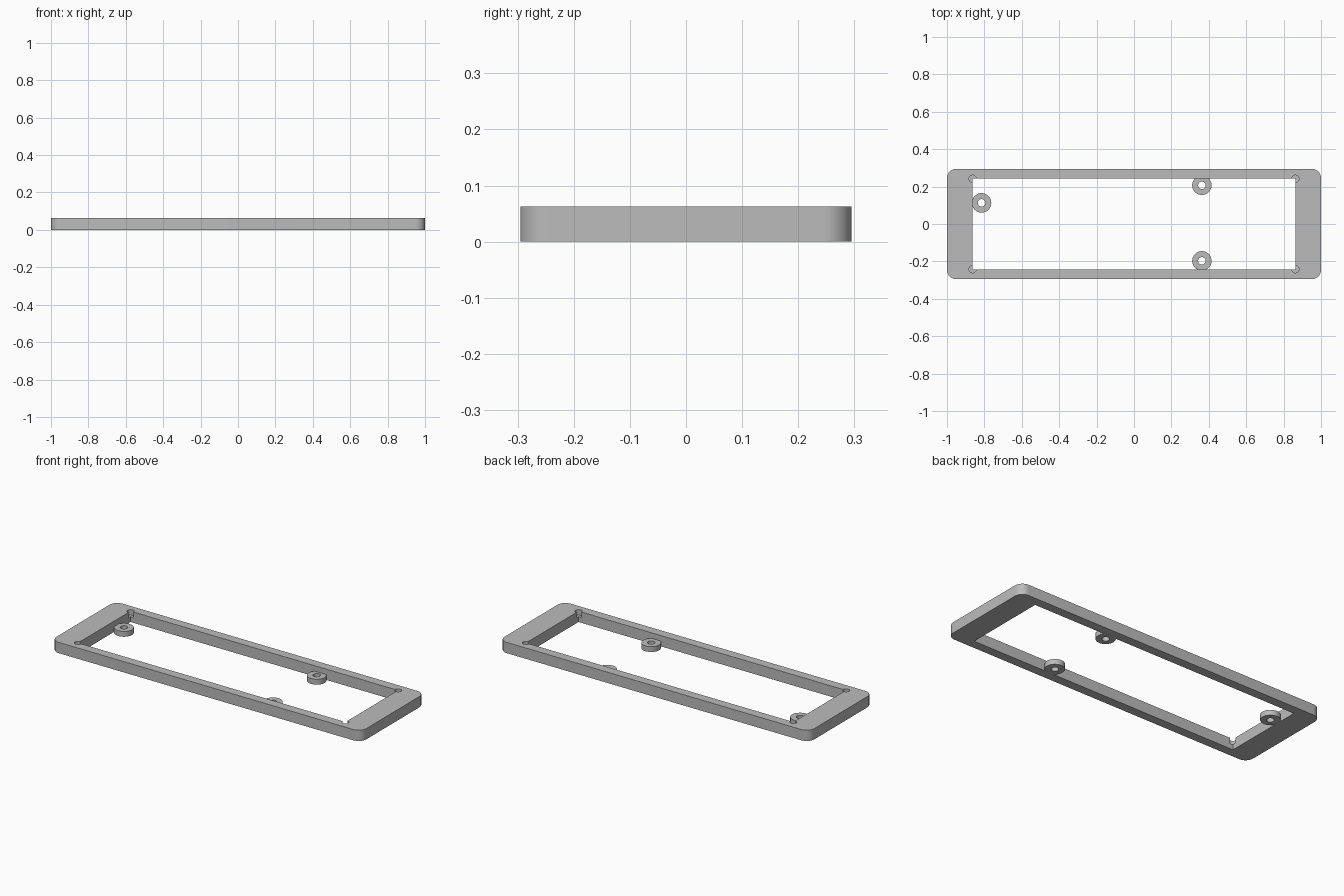
import bpy, bmesh, math

if "Cube" in bpy.data.objects:
    bpy.data.objects.remove(bpy.data.objects["Cube"])

HEIGHT = 0.063
HALF_X, HALF_Y, CORNER = 1.0, 0.295, 0.05
OPEN_X, OPEN_Y = 0.863, 0.242
STEP = 0.031  # height of bosses and of the notch floors

grey = bpy.data.materials.new("plain grey")
grey.diffuse_color = (0.5, 0.5, 0.5, 1)
grey.use_nodes = True
grey.node_tree.nodes["Principled BSDF"].inputs["Base Color"].default_value = grey.diffuse_color


def prism(name, outline, z0, z1):
    """Extrude a closed outline from z0 to z1."""
    bm = bmesh.new()
    face = bm.faces.new([bm.verts.new((x, y, z0)) for x, y in outline])
    top = bmesh.ops.extrude_face_region(bm, geom=[face])["geom"]
    for v in top:
        if isinstance(v, bmesh.types.BMVert):
            v.co.z = z1
    bmesh.ops.recalc_face_normals(bm, faces=bm.faces)
    mesh = bpy.data.meshes.new(name)
    bm.to_mesh(mesh)
    bm.free()
    mesh.materials.append(grey)
    obj = bpy.data.objects.new(name, mesh)
    bpy.context.collection.objects.link(obj)
    return obj


def circle(cx, cy, r, n=32):
    return [(cx + r * math.cos(2 * math.pi * i / n),
             cy + r * math.sin(2 * math.pi * i / n)) for i in range(n)]


def rounded_rect(hx, hy, r, n=10):
    pts = []
    for q, (sx, sy) in enumerate([(1, 1), (-1, 1), (-1, -1), (1, -1)]):
        for i in range(n + 1):
            a = (q + i / n) * math.pi / 2
            pts.append((sx * (hx - r) + r * math.cos(a),
                        sy * (hy - r) + r * math.sin(a)))
    return pts


def cut(target, cutter):
    mod = target.modifiers.new("cut", 'BOOLEAN')
    mod.operation, mod.solver, mod.object = 'DIFFERENCE', 'EXACT', cutter
    bpy.context.view_layer.objects.active = target
    bpy.ops.object.modifier_apply(modifier=mod.name)
    bpy.data.objects.remove(cutter)


def smooth(obj):
    bpy.ops.object.select_all(action='DESELECT')
    obj.select_set(True)
    bpy.context.view_layer.objects.active = obj
    bpy.ops.object.shade_smooth_by_angle(angle=math.radians(30))


# Rounded frame with a rectangular opening
frame = prism("frame", rounded_rect(HALF_X, HALF_Y, CORNER), 0, HEIGHT)
opening = [(-OPEN_X, -OPEN_Y), (OPEN_X, -OPEN_Y), (OPEN_X, OPEN_Y), (-OPEN_X, OPEN_Y)]
cut(frame, prism("opening_cutter", opening, -0.1, 0.2))

# Round relief notches in the upper half of the inner corners
for sx in (-1, 1):
    for sy in (-1, 1):
        cut(frame, prism("notch_cutter", circle(sx * OPEN_X, sy * OPEN_Y, 0.019), STEP, 0.2))
smooth(frame)

# Mounting bosses with through holes
for name, x, y in (("boss_left", -0.815, 0.113),
                   ("boss_back", 0.363, 0.207),
                   ("boss_front", 0.363, -0.197)):
    boss = prism(name, circle(x, y, 0.052, 40), 0, STEP)
    cut(boss, prism("hole_cutter", circle(x, y, 0.02), -0.1, 0.2))
    smooth(boss)
